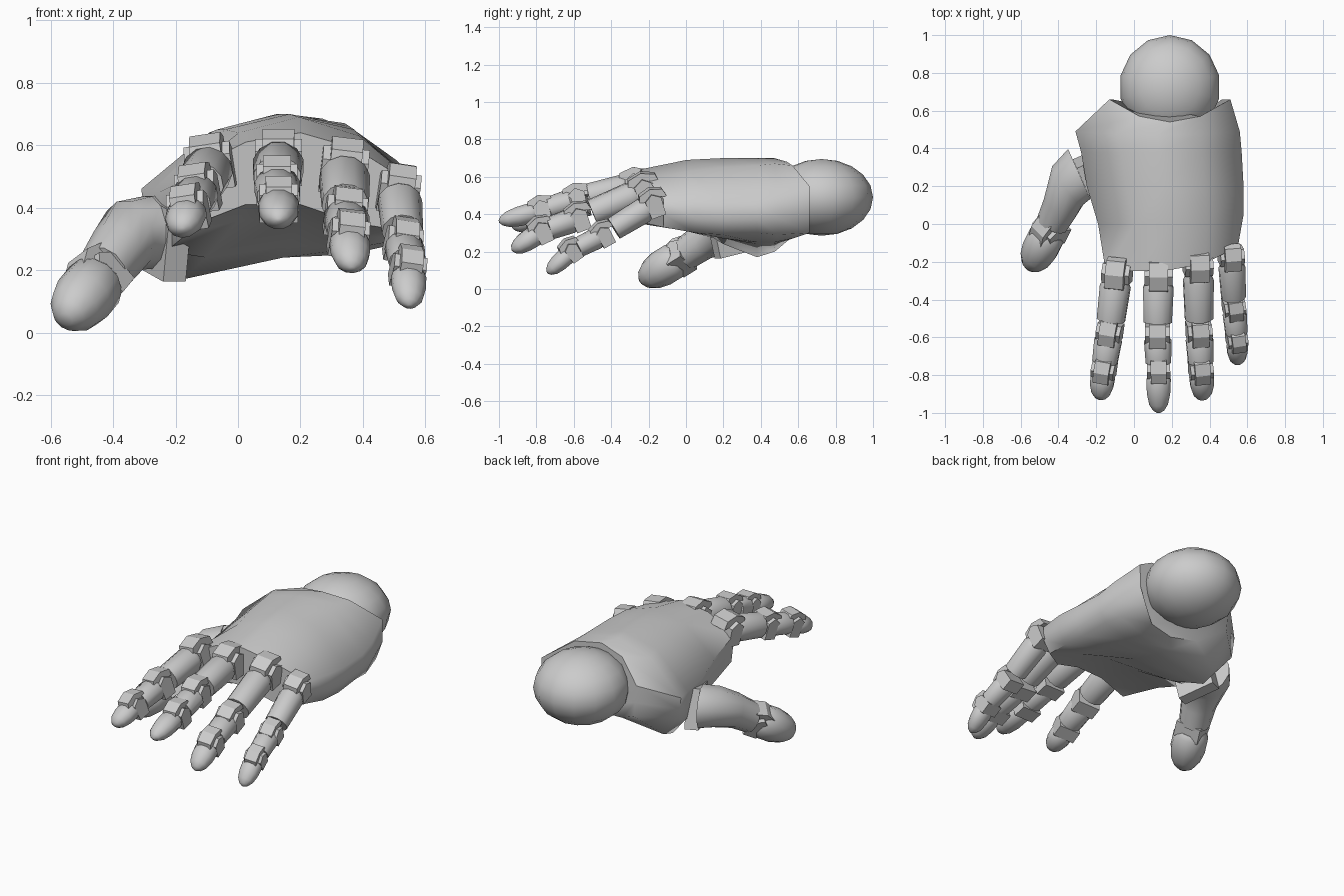
import bpy, bmesh, math
from mathutils import Vector, Matrix

if "Cube" in bpy.data.objects:
    bpy.data.objects.remove(bpy.data.objects["Cube"])

GREY = (0.6, 0.6, 0.6, 1)
grey = bpy.data.materials.new("light grey")
grey.use_nodes = True
grey.diffuse_color = GREY
grey.node_tree.nodes["Principled BSDF"].inputs["Base Color"].default_value = GREY


def finish(name, bm, angle=40):
    bmesh.ops.recalc_face_normals(bm, faces=bm.faces)
    mesh = bpy.data.meshes.new(name)
    bm.to_mesh(mesh)
    bm.free()
    mesh.materials.append(grey)
    obj = bpy.data.objects.new(name, mesh)
    bpy.context.collection.objects.link(obj)
    bpy.ops.object.select_all(action='DESELECT')
    obj.select_set(True)
    bpy.context.view_layer.objects.active = obj
    bpy.ops.object.shade_smooth_by_angle(angle=math.radians(angle))


def loft(name, rings, angle=40):
    """Skin a list of closed point rings and cap both ends."""
    bm = bmesh.new()
    loops = [[bm.verts.new(p) for p in ring] for ring in rings]
    n = len(loops[0])
    for a, b in zip(loops, loops[1:]):
        for i in range(n):
            j = (i + 1) % n
            bm.faces.new((a[i], a[j], b[j], b[i]))
    bm.faces.new(loops[0])
    bm.faces.new(loops[-1])
    finish(name, bm, angle)


def frame(axis, up):
    d = Vector(axis).normalized()
    side = d.cross(Vector(up)).normalized()
    return d, side, side.cross(d)


def ring(center, axis, up, rs, ru, n=12):
    d, side, w = frame(axis, up)
    c = Vector(center)
    steps = [2 * math.pi * (i + 0.5) / n for i in range(n)]
    return [c + side * rs * math.cos(t) + w * ru * math.sin(t) for t in steps]


def tube(name, a, b, up, profile, r, flat):
    """Oval segment from a to b; profile holds (fraction, radius factor)."""
    a, b = Vector(a), Vector(b)
    loft(name, [ring(a.lerp(b, t), b - a, up, r * k, r * k * flat) for t, k in profile])


def hinge(name, center, axis, up, s):
    """Roof-shaped knuckle cap standing on a wider pin."""
    d, side, w = frame(axis, up)
    c = Vector(center)
    roof = [(-.95, .3), (-.8, .85), (0, 1.1), (.8, .85), (.95, .3), (0, .55)]
    pin = [(-.5, -.8), (-.55, .4), (0, .75), (.55, .4), (.5, -.8)]
    bm = bmesh.new()
    for shape, half in ((roof, .54), (pin, .8)):
        ends = [[bm.verts.new(c + s * (d * x + w * z + side * k)) for x, z in shape]
                for k in (-half, half)]
        bm.faces.new(ends[0])
        bm.faces.new(ends[1])
        for i in range(len(shape)):
            j = (i + 1) % len(shape)
            bm.faces.new((ends[0][i], ends[0][j], ends[1][j], ends[1][i]))
    finish(name, bm, 20)


# Palm: cupped shell; y, end sweep, heel shift, left x, right x, upper and lower heights
sections = [
    (-.25, .13, 0, -.15, .55, (.52, .61, .64, .59, .48), (.35, .41, .41, .35, .33)),
    (0, .05, 0, -.19, .58, (.48, .64, .69, .63, .47), (.31, .36, .36, .31, .30)),
    (.2, 0, .06, -.25, .58, (.45, .65, .70, .65, .46), (.26, .24, .28, .27, .29)),
    (.38, 0, .11, -.28, .57, (.45, .65, .70, .66, .46), (.27, .17, .24, .25, .30)),
    (.47, .02, .09, -.31, .56, (.46, .64, .70, .67, .49), (.33, .20, .24, .25, .29)),
    (.54, .12, 0, -.13, .51, (.55, .65, .68, .66, .55), (.36, .28, .26, .27, .30)),
]
shell = []
for y, sweep, heel, xl, xr, tops, bots in sections:
    upper, lower = [], []
    for i in range(5):
        f = i / 4
        bend = sweep * (f ** 4 if y < .2 else (2 * f - 1) ** 2)
        shift = (.02, -heel, 0, 0, -.045)[i]
        x = xl + (xr - xl) * f
        upper.append(Vector((x, y + bend, tops[i])))
        lower.append(Vector((x + shift, y + bend, bots[i])))
    left, right = [u.lerp(v, .55) + Vector((k, 0, 0))
                   for u, v, k in ((upper[0], lower[0], 0), (upper[4], lower[4], .022))]
    shell.append(upper + [right] + lower[::-1] + [left])
loft("palm", shell, 60)

# Wrist ball
bm = bmesh.new()
bmesh.ops.create_uvsphere(bm, u_segments=14, v_segments=10, radius=1)
bmesh.ops.transform(bm, verts=bm.verts, matrix=Matrix.Translation((.19, .725, .49))
                    @ Matrix.Diagonal((.268, .275, .205, 1)))
finish("wrist_ball", bm, 60)

# Fingers: three hinges and a tip, thickness, sideways lean
BARREL = [(.13, .8), (.22, 1), (.8, .92), (.8, .7)]
BULLET = [(.16, .85), (.24, 1), (.55, .95), (.8, .76), (.94, .45), (1, .12)]
fingers = {
    "index": ([(-.09, -.26, .535), (-.13, -.57, .455), (-.16, -.77, .395), (-.18, -.93, .33)], .083, -.15),
    "middle": ([(.13, -.27, .55), (.125, -.58, .48), (.13, -.77, .42), (.13, -1, .36)], .084, 0),
    "ring": ([(.34, -.22, .525), (.345, -.57, .38), (.355, -.77, .31), (.365, -.93, .205)], .083, .12),
    "little": ([(.515, -.17, .455), (.53, -.44, .29), (.545, -.61, .205), (.55, -.74, .085)], .072, .15),
}
for name, (pts, r, lean) in fingers.items():
    pts = [Vector(p) for p in pts]
    up = (lean, 0, 1)
    for i, part in enumerate(("lower", "middle", "tip")):
        a, b = pts[i], pts[i + 1]
        size = r * (1 - .1 * i)
        tube(f"{name}_{part}_segment", a, b, up, BULLET if i == 2 else BARREL,
             size, (.95, .9, .85)[i])
        before = pts[i - 1] if i else a - Vector((0, -.2, 0))
        hinge(f"{name}_{part}_hinge", a, b - before, up, r * (1.12, .98, .92)[i])

# Thumb: mounting plate, flared lower segment, hinge and tip
thumb_up = (-.6, 0, .8)
mount = Vector((-.9, -.4, 0))
base = Vector((-.235, .24, .3))
loft("thumb_mount", [ring(base + mount * t, mount, (0, -.25, 1), .15, .165, 4)
                     for t in (-.04, .04)], 20)
bend, tip = Vector((-.445, -.03, .172)), Vector((-.55, -.235, .045))
loft("thumb_lower_segment", [
    ring((-.29, .265, .32), mount, (0, 0, 1), .15, .12),
    ring((-.35, .205, .31), (-.8, -.6, -.2), (0, 0, 1), .135, .115),
    ring((-.39, .09, .255), (-.5, -.8, -.35), (0, 0, 1), .1, .1),
    ring((-.435, .0, .192), (-.4, -.8, -.4), (0, 0, 1), .087, .09)], 50)
hinge("thumb_hinge", bend, tip - bend, thumb_up, .092)
tube("thumb_tip_segment", bend, tip, thumb_up,
     [(.05, .85), (.15, 1.05), (.5, 1.05), (.75, .9), (.93, .6), (1.02, .25)], .093, 1)
